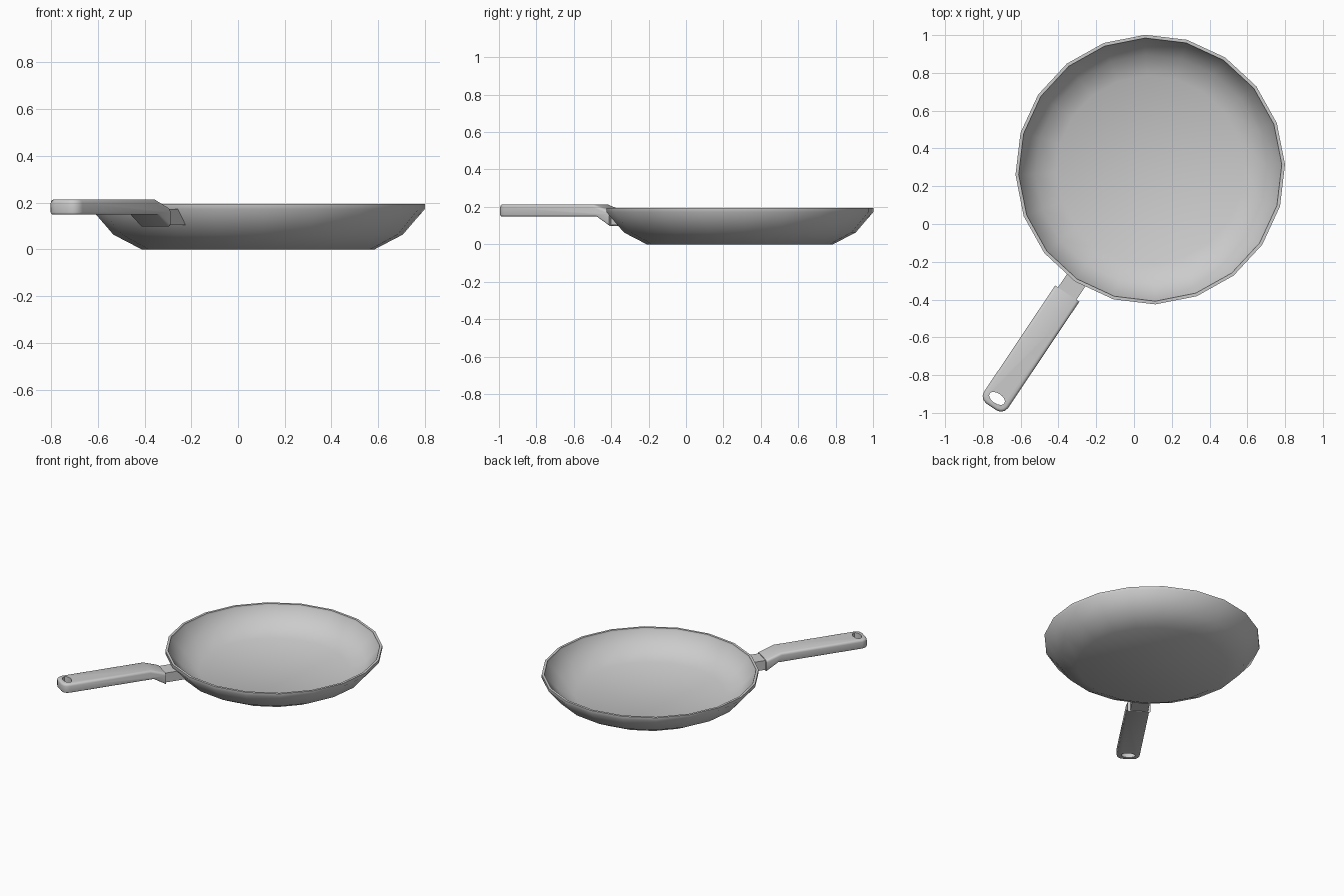
import bpy, bmesh
from math import sin, cos, pi, radians
from mathutils import Matrix

if "Cube" in bpy.data.objects:
    bpy.data.objects.remove(bpy.data.objects["Cube"])

CX, CY = 0.086, 0.288
AXIS = radians(236.2)
# Local frame: u points out along the handle, origin under the pan centre
FRAME = Matrix.Translation((CX, CY, 0)) @ Matrix.Rotation(AXIS, 4, 'Z')


def smooth(ob, angle):
    bpy.ops.object.select_all(action='DESELECT')
    ob.select_set(True)
    bpy.context.view_layer.objects.active = ob
    bpy.ops.object.shade_smooth_by_angle(angle=radians(angle))


def finish(name, bm, angle):
    bmesh.ops.recalc_face_normals(bm, faces=bm.faces)
    me = bpy.data.meshes.new(name)
    bm.to_mesh(me)
    bm.free()
    ob = bpy.data.objects.new(name, me)
    bpy.context.collection.objects.link(ob)
    ob.matrix_world = FRAME
    smooth(ob, angle)
    return ob


def extrude_profile(bm, pts, half):
    """Side outline in (u, z), extruded across the handle width."""
    f = bm.faces.new([bm.verts.new((u, -half, z)) for u, z in pts])
    ext = bmesh.ops.extrude_face_region(bm, geom=[f])
    new = [v for v in ext['geom'] if isinstance(v, bmesh.types.BMVert)]
    bmesh.ops.translate(bm, verts=new, vec=(0, 2 * half, 0))


# Pan bowl: closed 20-sided lathe, outer wall then inner wall
N = 20
profile = [(0.499, 0.0), (0.62, 0.063), (0.714, 0.172), (0.714, 0.195),
           (0.697, 0.195), (0.695, 0.182), (0.608, 0.088), (0.497, 0.036)]
bm = bmesh.new()
rings = [[bm.verts.new((r * cos(2 * pi * i / N), r * sin(2 * pi * i / N), z))
          for i in range(N)] for r, z in profile]
for a, b in zip(rings, rings[1:]):
    for i in range(N):
        j = (i + 1) % N
        bm.faces.new((a[i], a[j], b[j], b[i]))
bm.faces.new(rings[0])
bm.faces.new(rings[-1])
bowl = finish("pan_bowl", bm, 50)
# Crisp edge round the base and the floor
sharp = bowl.data.attributes.get("sharp_edge") or \
    bowl.data.attributes.new("sharp_edge", 'BOOLEAN', 'EDGE')
for e in bowl.data.edges:
    zs = [bowl.data.vertices[v].co.z for v in e.vertices]
    if max(zs) < 0.001 or all(abs(z - 0.036) < 0.001 for z in zs):
        sharp.data[e.index].value = True

# Bracket joining the handle to the sloping wall
bm = bmesh.new()
extrude_profile(bm, [(0.645, 0.104), (0.797, 0.104), (0.82, 0.172), (0.705, 0.172)], 0.059)
finish("handle_bracket", bm, 30)

# Handle grip with cranked neck
START, END, LOW, TOP = 0.79, 1.512, 0.149, 0.214
bm = bmesh.new()
extrude_profile(bm, [(START, 0.098), (0.875, LOW), (END, LOW), (END, TOP),
                     (0.895, TOP), (START, 0.178)], 0.077)
tip = [e for e in bm.edges if all(abs(v.co.x - END) < 1e-4 for v in e.verts)
       and abs(e.verts[0].co.z - e.verts[1].co.z) > 0.01]
bmesh.ops.bevel(bm, geom=tip, offset=0.045, segments=3, profile=0.5, affect='EDGES')
# Softer roll on the upper edges than on the lower ones
for upper, size in ((True, 0.016), (False, 0.009)):
    bm.normal_update()
    rim = [e for e in bm.edges if e.calc_face_angle(0) > radians(60)
           and not all(abs(v.co.x - START) < 1e-4 for v in e.verts)
           and all((v.co.z > 0.16) == upper for v in e.verts)]
    bmesh.ops.bevel(bm, geom=rim, offset=size, segments=3, profile=0.5, affect='EDGES')
handle = finish("handle", bm, 35)

# Oval hanging hole
bm = bmesh.new()
bmesh.ops.create_cone(bm, cap_ends=True, segments=16, radius1=1, radius2=1, depth=0.3,
                      matrix=Matrix.Translation((1.458, 0, 0.185))
                      @ Matrix.Diagonal((0.027, 0.047, 1, 1)))
cutter = finish("hole_cutter", bm, 35)
cutter.hide_render = True
mod = handle.modifiers.new("hanging_hole", 'BOOLEAN')
mod.operation = 'DIFFERENCE'
mod.object = cutter
bpy.context.view_layer.objects.active = handle
bpy.ops.object.modifier_apply(modifier=mod.name)
bpy.data.objects.remove(cutter)
smooth(handle, 35)
